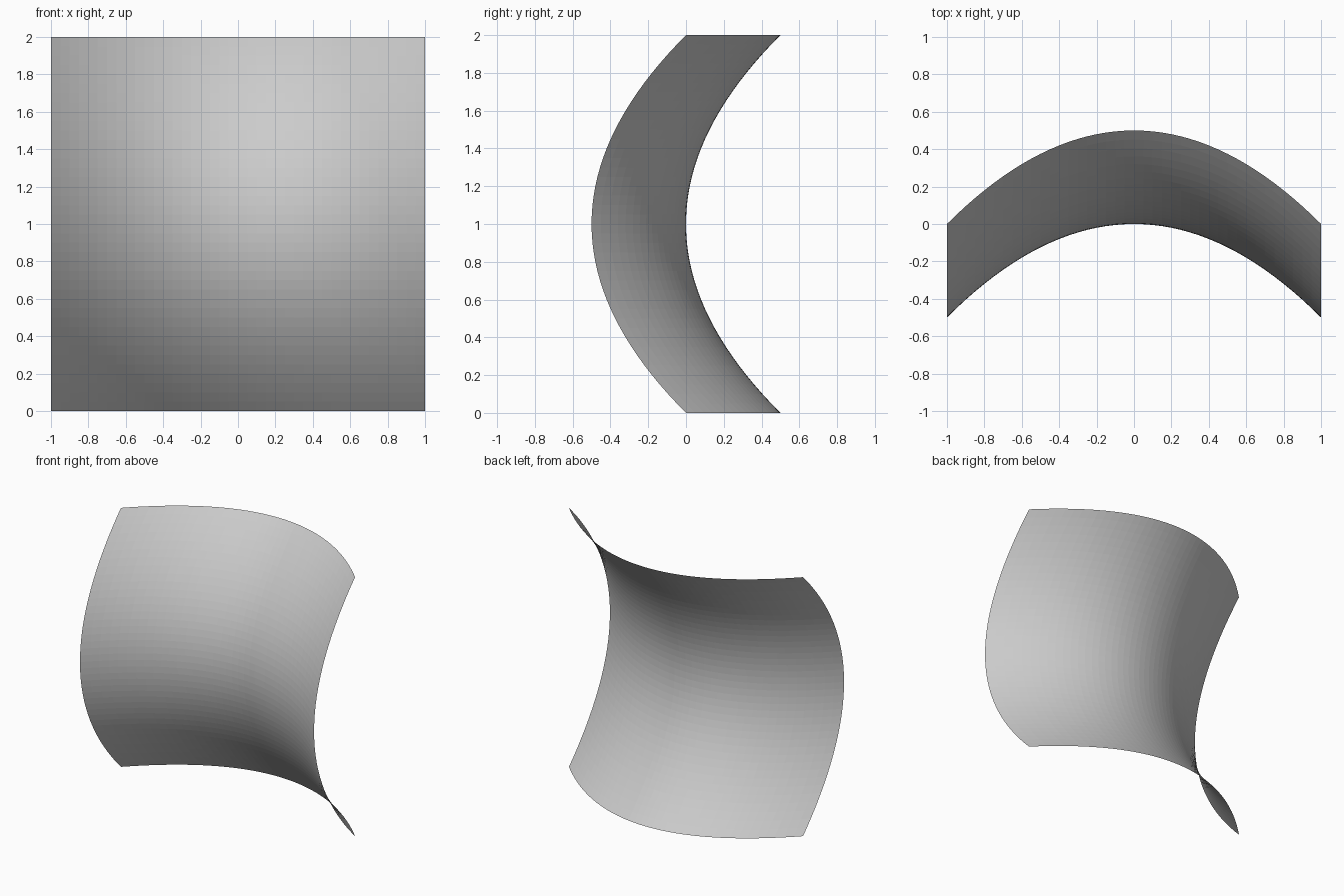
import bpy, bmesh

if "Cube" in bpy.data.objects:
    bpy.data.objects.remove(bpy.data.objects["Cube"])

# Saddle sheet: a flat grid bent into a hyperbolic paraboloid
bm = bmesh.new()
bmesh.ops.create_grid(bm, x_segments=40, y_segments=40, size=1.0)
for v in bm.verts:
    x, h = v.co.x, v.co.y
    v.co = (x, 0.5 * (h * h - x * x), h + 1.0)

# Flat triangular facets, front side facing -y
bmesh.ops.triangulate(bm, faces=bm.faces[:], quad_method='ALTERNATE')
bm.normal_update()
if sum(f.normal.y for f in bm.faces) > 0:
    bmesh.ops.reverse_faces(bm, faces=bm.faces[:])

mesh = bpy.data.meshes.new("saddle_sheet")
bm.to_mesh(mesh)
bm.free()
bpy.context.collection.objects.link(bpy.data.objects.new("saddle_sheet", mesh))
